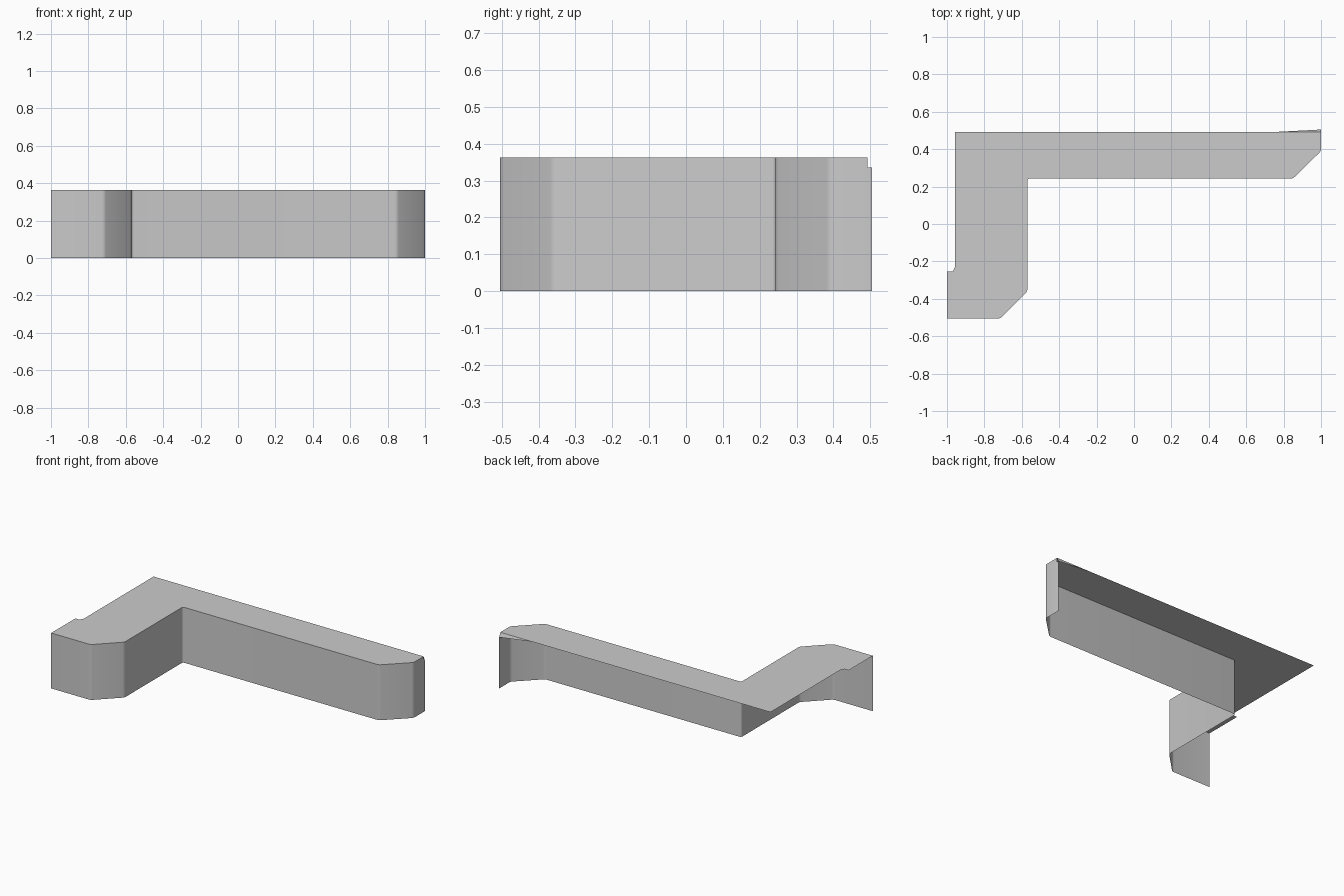
import bpy
import bmesh
from mathutils import Vector

cube = bpy.data.objects.get("Cube")
if cube:
    bpy.data.objects.remove(cube, do_unlink=True)

HEIGHT = 0.363
LIP = 0.335

grey = bpy.data.materials.new("mid_grey")
grey.use_nodes = True
COLOUR = (0.6, 0.6, 0.6, 1)
grey.diffuse_color = COLOUR
grey.node_tree.nodes["Principled BSDF"].inputs["Base Color"].default_value = COLOUR

# Outline: the walled front path, then the open rear and side edges
walled = [(-1, -0.505), (-0.715, -0.505), (-0.57, -0.36), (-0.57, 0.243),
          (0.85, 0.243), (1, 0.39), (1, 0.493)]
open_edge = [(0.77, 0.493), (-0.957, 0.493), (-0.957, -0.23),
             (-0.97, -0.255), (-1, -0.255)]

bm = bmesh.new()
top = [bm.verts.new((x, y, HEIGHT)) for x, y in walled + open_edge]
base = [bm.verts.new((x, y, 0)) for x, y in walled]

# Top plate and the walls hanging from its front edge
bm.faces.new(top)
for i in range(len(walled) - 1):
    bm.faces.new((base[i], base[i + 1], top[i + 1], top[i]))

# Slightly round the 45 degree corners
corners = [e for e in bm.edges
           if len(e.link_faces) == 2
           and abs(e.verts[0].co.z - e.verts[1].co.z) > HEIGHT / 2
           and e.calc_face_angle() < 1]
bmesh.ops.bevel(bm, geom=corners, offset=0.012, segments=3, profile=0.5,
                affect='EDGES', clamp_overlap=True)


def to_object(mesh_data, name):
    mesh = bpy.data.meshes.new(name)
    mesh_data.to_mesh(mesh)
    mesh_data.free()
    mesh.materials.append(grey)
    obj = bpy.data.objects.new(name, mesh)
    bpy.context.collection.objects.link(obj)
    return obj


counter = to_object(bm, "counter_shell")

# Small overhanging lip at the rear of the long arm's end
bm = bmesh.new()
back = 0.493
for points in ([(1, back, 0), (1, 0.505, 0), (1, 0.505, LIP), (1, back, LIP)],
               [(1, back, HEIGHT), (0.77, back, HEIGHT), (1, 0.505, LIP)]):
    bm.faces.new([bm.verts.new(Vector(p)) for p in points])
lip = to_object(bm, "end_lip")

# Smooth the rounded corners while keeping the hard edges
bpy.ops.object.select_all(action='DESELECT')
counter.select_set(True)
bpy.context.view_layer.objects.active = counter
bpy.ops.object.shade_smooth_by_angle(angle=0.6)
